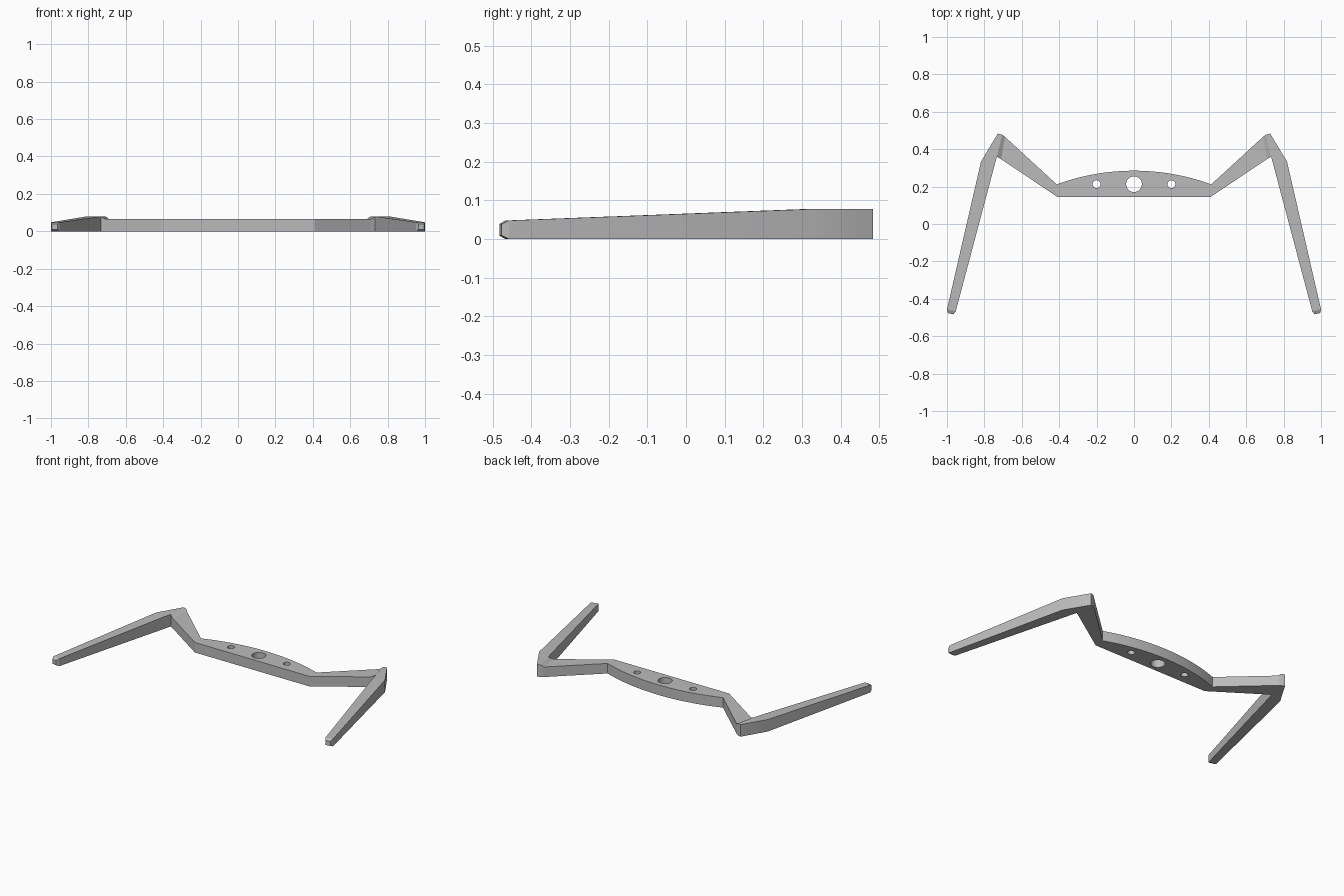
import bpy, bmesh, math

if "Cube" in bpy.data.objects:
    bpy.data.objects.remove(bpy.data.objects["Cube"])

THICK = 0.065   # plate thickness
HIGH = 0.078    # leg height at the shoulder
LOW = 0.048     # leg height at the tip

grey = bpy.data.materials.new("plain grey")
grey.use_nodes = True
grey.diffuse_color = (0.5, 0.5, 0.5, 1)
grey.node_tree.nodes["Principled BSDF"].inputs["Base Color"].default_value = (0.5, 0.5, 0.5, 1)

# Outline points shared by the arm and the leg on the +x side
ARM_BACK, ARM_FRONT = (0.69, 0.466), (0.71, 0.346)


def add_spline(curve, points):
    spline = curve.splines.new("POLY")
    spline.points.add(len(points) - 1)
    for p, (x, y) in zip(spline.points, points):
        p.co = (x, y, 0, 1)
    spline.use_cyclic_u = True


def circle(cx, cy, r, n=32):
    return [(cx + r * math.cos(2 * math.pi * i / n), cy + r * math.sin(2 * math.pi * i / n))
            for i in range(n)]


# Centre plate with swept arms and three through holes
curve = bpy.data.curves.new("plate_profile", "CURVE")
curve.dimensions = "2D"
curve.fill_mode = "BOTH"
curve.extrude = THICK / 2
half, sag = 0.413, 0.073
radius = (half ** 2 + sag ** 2) / (2 * sag)
span = math.asin(half / radius)
arc = []
for i in range(33):
    a = span * (1 - i / 16)
    arc.append((radius * math.sin(a), 0.285 - radius * (1 - math.cos(a))))
right = [(-0.41, 0.145), (0.41, 0.145), ARM_FRONT, ARM_BACK]
left = [(-ARM_BACK[0], ARM_BACK[1]), (-ARM_FRONT[0], ARM_FRONT[1])]
add_spline(curve, right + arc + left)
for cx, r in ((0, 0.042), (-0.2, 0.021), (0.2, 0.021)):
    add_spline(curve, circle(cx, 0.213, r))
plate_curve = bpy.data.objects.new("plate_profile", curve)
bpy.context.collection.objects.link(plate_curve)
bpy.context.view_layer.update()
mesh = bpy.data.meshes.new_from_object(
    plate_curve.evaluated_get(bpy.context.evaluated_depsgraph_get()))
bpy.data.objects.remove(plate_curve)


def finish(name, bm, mesh):
    bmesh.ops.remove_doubles(bm, verts=bm.verts, dist=0.0002)
    bmesh.ops.recalc_face_normals(bm, faces=bm.faces)
    bm.to_mesh(mesh)
    bm.free()
    mesh.materials.clear()
    mesh.materials.append(grey)
    obj = bpy.data.objects.new(name, mesh)
    bpy.context.collection.objects.link(obj)
    bpy.ops.object.select_all(action="DESELECT")
    obj.select_set(True)
    bpy.context.view_layer.objects.active = obj
    bpy.ops.object.shade_smooth_by_angle(angle=math.radians(20))
    return obj


bm = bmesh.new()
bm.from_mesh(mesh)
bmesh.ops.translate(bm, verts=bm.verts, vec=(0, 0, THICK / 2))
finish("centre_plate", bm, mesh)


# Tapering legs with a sloped step at the shoulder and a chamfered tip
def make_leg(name, side):
    outline = [ARM_BACK + (THICK,), ARM_FRONT + (THICK,),
               (0.733, 0.36, HIGH), (0.745, 0.316, HIGH),
               (0.953, -0.467, LOW), (1.0, -0.457, LOW),
               (0.818, 0.334, HIGH), (0.728, 0.484, HIGH), (0.705, 0.477, HIGH)]
    bm = bmesh.new()
    low = [bm.verts.new((side * x, y, 0)) for x, y, z in outline]
    top = [bm.verts.new((side * x, y, z)) for x, y, z in outline]
    n = len(outline)
    walls = [bm.faces.new((low[i], low[(i + 1) % n], top[(i + 1) % n], top[i]))
             for i in range(n)]
    bm.faces.new(low)
    for ids in ((0, 1, 2, 8), (8, 2, 3, 6, 7), (3, 4, 5, 6)):
        bm.faces.new([top[i] for i in ids])
    bmesh.ops.recalc_face_normals(bm, faces=bm.faces)
    bmesh.ops.inset_individual(bm, faces=[walls[4]], thickness=0.013, depth=0.018)
    finish(name, bm, bpy.data.meshes.new(name))


make_leg("left_leg", 1)
make_leg("right_leg", -1)
